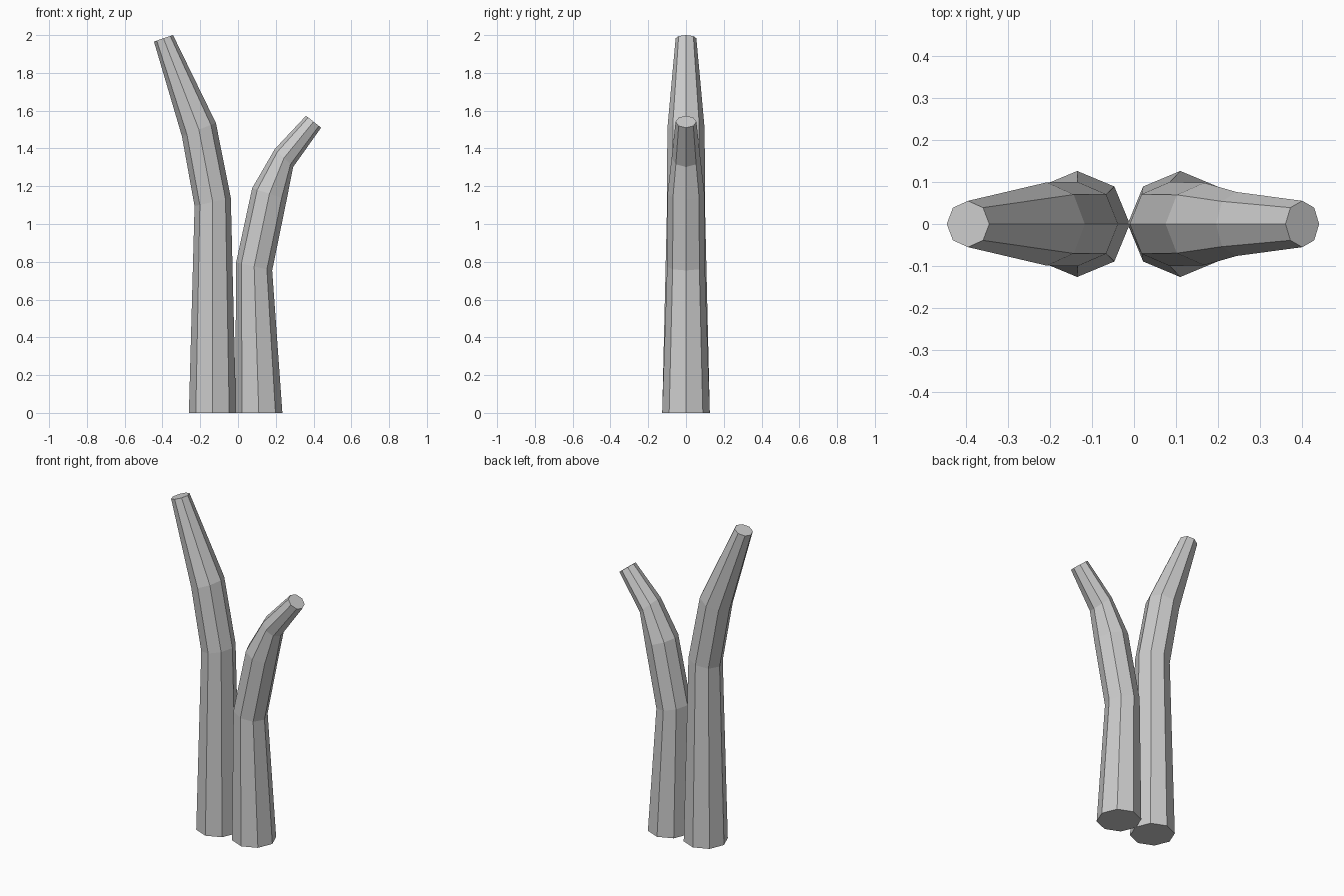
import bpy, bmesh, math

if "Cube" in bpy.data.objects:
    bpy.data.objects.remove(bpy.data.objects["Cube"])

SIDES = 8

def stem(name, rings):
    """Loft octagonal rings; each is (left x, left z, right x, right z, half depth)."""
    bm = bmesh.new()
    loops = []
    for lx, lz, rx, rz, depth in rings:
        loop = []
        for i in range(SIDES):
            a = 2 * math.pi * i / SIDES
            t = (1 + math.cos(a)) / 2
            loop.append(bm.verts.new((lx + (rx - lx) * t, depth * math.sin(a), lz + (rz - lz) * t)))
        loops.append(loop)
    for low, high in zip(loops, loops[1:]):
        for i in range(SIDES):
            j = (i + 1) % SIDES
            bm.faces.new((low[i], low[j], high[j], high[i]))
    # end caps
    bm.faces.new(loops[0][::-1])
    bm.faces.new(loops[-1])
    mesh = bpy.data.meshes.new(name)
    bm.to_mesh(mesh)
    bm.free()
    obj = bpy.data.objects.new(name, mesh)
    bpy.context.collection.objects.link(obj)

# tall stem leaning left
stem("tall_stem", [
    (-0.26, 0, -0.01, 0, 0.126),
    (-0.23, 1.095, -0.038, 1.138, 0.10),
    (-0.297, 1.465, -0.117, 1.535, 0.099),
    (-0.445, 1.966, -0.344, 2.0, 0.055),
])

# short stem bending right
stem("short_stem", [
    (-0.015, 0, 0.235, 0, 0.126),
    (-0.01, 0.797, 0.181, 0.754, 0.10),
    (0.075, 1.19, 0.258, 1.13, 0.098),
    (0.195, 1.397, 0.292, 1.302, 0.076),
    (0.36, 1.573, 0.44, 1.51, 0.055),
])
